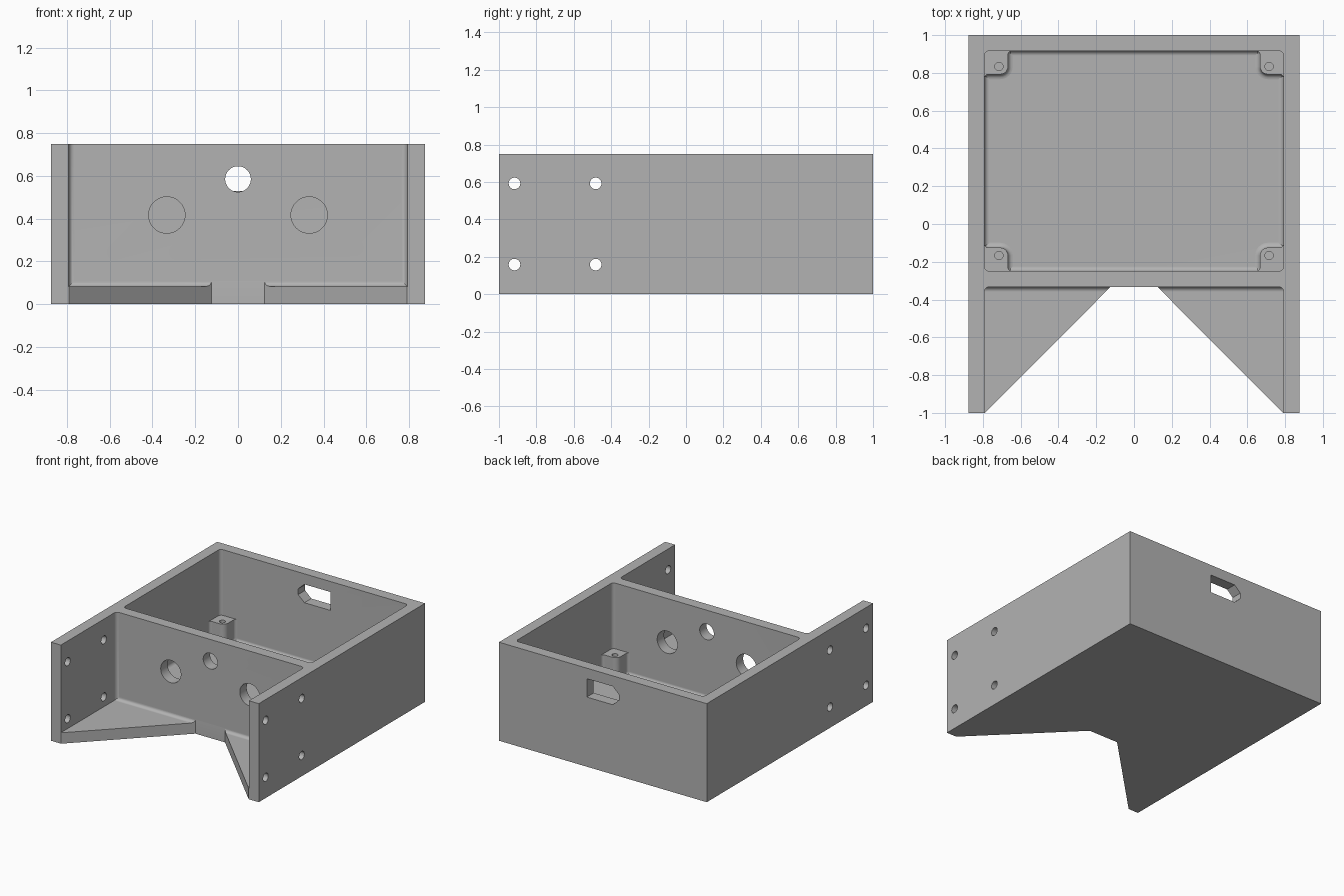
import bpy, bmesh
from math import sin, cos, pi, radians
from mathutils import Matrix, Vector

HX, H = 0.875, 0.75          # half width, height
IX, FLOOR = 0.792, 0.083     # inner half width, floor thickness
WALL_F, WALL_B = -0.333, -0.25   # cross wall faces
BACK = 0.917                 # inside of the back wall
R = 0.026                    # fillet radius
POST_TOP = 0.25

cube = bpy.data.objects.get("Cube")
if cube:
    bpy.data.objects.remove(cube, do_unlink=True)

grey = bpy.data.materials.new("matte_grey")
grey.use_nodes = True
grey.diffuse_color = (0.45, 0.45, 0.45, 1)
grey.node_tree.nodes["Principled BSDF"].inputs["Base Color"].default_value = (0.45, 0.45, 0.45, 1)


def finish(bm, name):
    bmesh.ops.recalc_face_normals(bm, faces=bm.faces[:])
    mesh = bpy.data.meshes.new(name)
    bm.to_mesh(mesh)
    bm.free()
    mesh.materials.append(grey)
    obj = bpy.data.objects.new(name, mesh)
    bpy.context.collection.objects.link(obj)
    return obj


def loft(name, levels):
    """Skin a stack of (outline, z) rings and cap both ends."""
    bm = bmesh.new()
    rings = [[bm.verts.new((x, y, z)) for x, y in pts] for pts, z in levels]
    n = len(rings[0])
    for a, b in zip(rings, rings[1:]):
        for i in range(n):
            j = (i + 1) % n
            bm.faces.new((a[i], a[j], b[j], b[i]))
    bm.faces.new(rings[0])
    bm.faces.new(rings[-1])
    return finish(bm, name)


def box_cutter(name, lo, hi, rounded):
    """Box whose edges chosen by the rule are rounded."""
    bm = bmesh.new()
    lo, hi = Vector(lo), Vector(hi)
    bmesh.ops.create_cube(bm, size=1)
    for v in bm.verts:
        v.co = [(l + h) / 2 + c * (h - l) for c, l, h in zip(v.co, lo, hi)]
    edges = [e for e in bm.edges if rounded(e.verts[0].co, e.verts[1].co)]
    bmesh.ops.bevel(bm, geom=edges, offset=R, offset_type='OFFSET',
                    segments=5, profile=0.5, affect='EDGES')
    return finish(bm, name)


def drill(name, centre, radius, length, axis):
    bm = bmesh.new()
    bmesh.ops.create_cone(bm, cap_ends=True, segments=48, radius1=radius,
                          radius2=radius, depth=length)
    turn = {'X': Matrix.Rotation(pi / 2, 4, 'Y'),
            'Y': Matrix.Rotation(pi / 2, 4, 'X'), 'Z': Matrix()}[axis]
    bm.transform(Matrix.Translation(centre) @ turn)
    return finish(bm, name)


def activate(obj):
    bpy.ops.object.select_all(action='DESELECT')
    obj.select_set(True)
    bpy.context.view_layer.objects.active = obj


def cut(obj, cutters):
    activate(obj)
    for c in cutters:
        mod = obj.modifiers.new("cut", 'BOOLEAN')
        mod.operation, mod.solver, mod.object = 'DIFFERENCE', 'EXACT', c
        bpy.ops.object.modifier_apply(modifier=mod.name)
        bpy.data.objects.remove(c, do_unlink=True)


def smooth(obj):
    activate(obj)
    bpy.ops.object.shade_smooth_by_angle(angle=radians(30))
    mod = obj.modifiers.new("weighted_normals", 'WEIGHTED_NORMAL')
    mod.keep_sharp = True


# Enclosure block with the V-shaped gap in the front of its floor
tip_y = WALL_F - 0.001
plan = [(-HX, -1), (-0.79, -1), (-0.125, tip_y), (0.125, tip_y),
        (0.79, -1), (HX, -1), (HX, 1), (-HX, 1)]
body = loft("enclosure_body", [(plan, 0), (plan, H)])


def low(a, b):
    return max(a.z, b.z) < FLOOR + 0.01


def vertical(a, b):
    return abs(a.z - b.z) > 0.1


def at_wall(a, b):
    return min(a.y, b.y) > WALL_F - 0.01


# Main compartment and open front bay
cutters = [
    box_cutter("compartment_cutter", (-IX, WALL_B, FLOOR), (IX, BACK, 1),
               lambda a, b: low(a, b) or vertical(a, b)),
    box_cutter("bay_cutter", (-IX, -1.3, FLOOR), (IX, WALL_F, 1),
               lambda a, b: at_wall(a, b) and (low(a, b) or vertical(a, b))),
]

# Cross wall holes
for x, z, r in ((0, 0.585, 0.06), (-0.333, 0.417, 0.085), (0.333, 0.417, 0.085)):
    cutters.append(drill("wall_hole_cutter", (x, -0.29, z), r, 0.3, 'Y'))

# Side wall openings with four screw holes each
cutters.append(drill("side_opening_cutter", (0, -0.7, 0.375), 0.197, 2.2, 'X'))
for dy in (-1, 1):
    for dz in (-1, 1):
        centre = (0, -0.7 + dy * 0.217, 0.375 + dz * 0.217)
        cutters.append(drill("screw_hole_cutter", centre, 0.031, 2.2, 'X'))

# Back wall slot, chamfered at one end
slot = [(0.135, 0.53), (0.135, 0.67), (-0.083, 0.67),
        (-0.135, 0.622), (-0.135, 0.578), (-0.083, 0.53)]
slot_cutter = loft("slot_cutter", [(slot, -0.15), (slot, 0.15)])
slot_cutter.data.transform(Matrix.Translation((0, 0.96, 0)) @ Matrix.Rotation(pi / 2, 4, 'X'))
cutters.append(slot_cutter)

cut(body, cutters)
smooth(body)


def arc(cx, cy, r, start, end, n=6):
    return [(cx + r * cos(radians(start + (end - start) * i / n)),
             cy + r * sin(radians(start + (end - start) * i / n))) for i in range(n + 1)]


def post_outline(grow, sx, sy, cy):
    """Corner post plan: rounded nose, flared into both walls."""
    s, f, c, sunk = 0.125 + grow, 0.02, 0.042 + grow, -0.03
    pts = [(sunk, sunk), (s + f, sunk)]
    pts += arc(s + f, f, f, -90, -180)
    pts += arc(s - c, s - c, c, 0, 90)
    pts += arc(f, s + f, f, -90, -180)
    pts.append((sunk, s + f))
    return [(sx * (IX - u), cy - sy * v) for u, v in pts]


# Four corner screw posts with a cove at the base
for side, sx in (("right", -1), ("left", 1)):
    for end, sy, cy in (("front", -1, WALL_B), ("back", 1, BACK)):
        levels = [(post_outline(R, sx, sy, cy), FLOOR - 0.02)]
        for k in range(6):
            a = k / 5 * pi / 2
            levels.append((post_outline(R * (1 - sin(a)), sx, sy, cy),
                           FLOOR + R * (1 - cos(a))))
        levels.append((post_outline(0, sx, sy, cy), POST_TOP))
        post = loft(f"screw_post_{end}_{side}", levels)
        centre = (sx * 0.715, cy - sy * 0.083, 0.16)
        cut(post, [drill("post_hole_cutter", centre, 0.022, 0.3, 'Z')])
        smooth(post)
